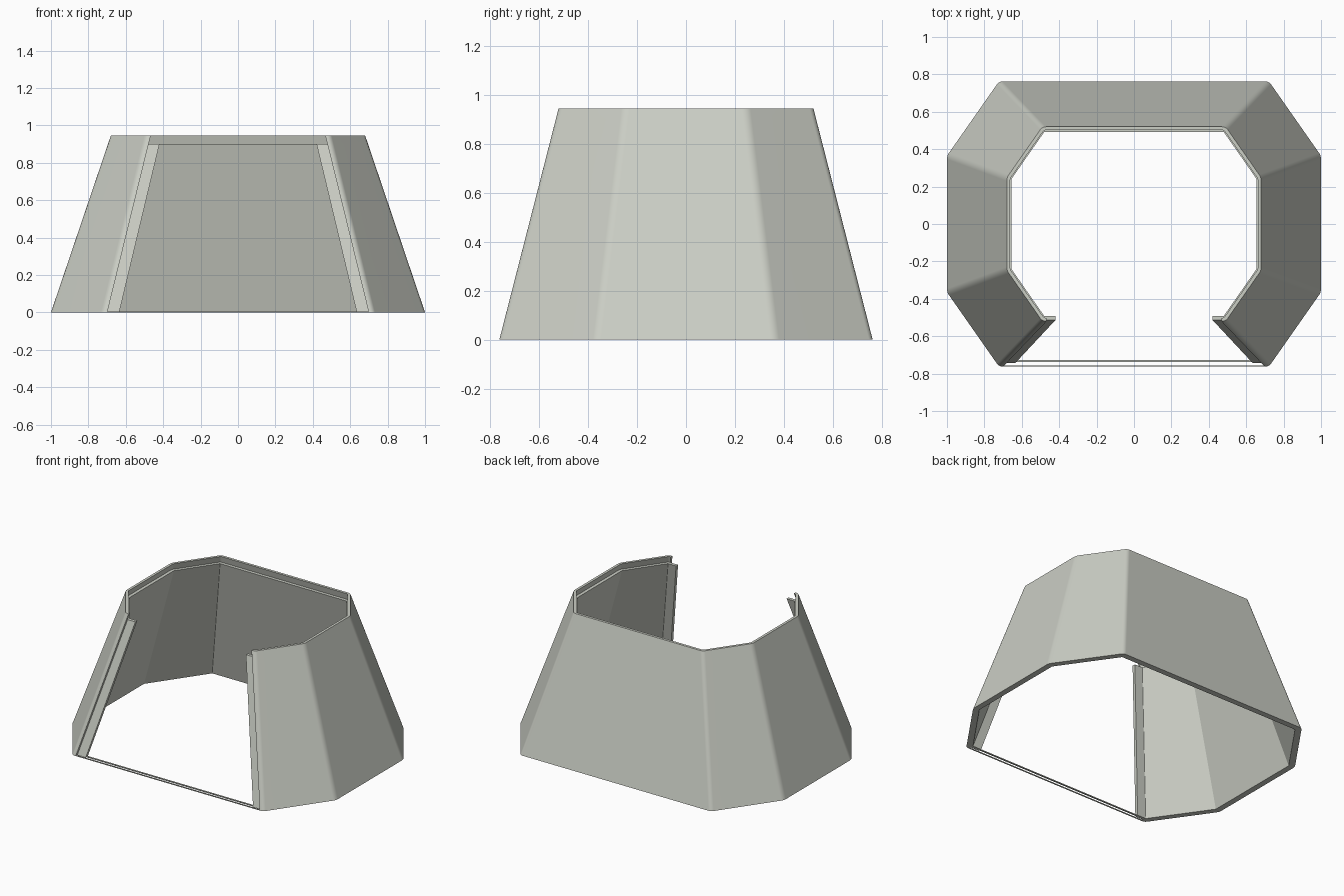
import bpy, bmesh
from mathutils import Vector

if "Cube" in bpy.data.objects:
    bpy.data.objects.remove(bpy.data.objects["Cube"])

H, LEDGE = 0.945, 0.90          # rim height, height of the inner ledge
MID, INNER = 0.018, 0.040       # wall depth at the rebate and at the inside face

mat = bpy.data.materials.new("warm grey")
mat.diffuse_color = (0.60, 0.62, 0.56, 1)
mat.use_nodes = True
mat.node_tree.nodes["Principled BSDF"].inputs["Base Color"].default_value = mat.diffuse_color


def lerp(a, b, z):
    return a + (b - a) * z / H


def outline(z, depth):
    """Open octagonal path from right front jamb round the back to the left one."""
    half = [Vector((lerp(0.722, 0.49, z), -lerp(0.762, 0.52, z))),
            Vector((lerp(1.0, 0.68, z), -lerp(0.365, 0.248, z)))]
    corners = half + [Vector((p.x, -p.y)) for p in reversed(half)]
    corners += [Vector((-p.x, -p.y)) for p in corners]
    n = len(corners)
    # move each corner inwards so every wall keeps its thickness
    moved = []
    for i, p in enumerate(corners):
        d0 = (p - corners[i - 1]).normalized()
        d1 = (corners[(i + 1) % n] - p).normalized()
        n0, n1 = Vector((-d0.y, d0.x)), Vector((-d1.y, d1.x))
        moved.append(p + (n0 + n1) * depth / (1 + n0.dot(n1)))
    # small rounded corners
    path = []
    for i, p in enumerate(moved):
        r = max(0.019 - depth * 0.52, 0.001)
        a = p + (moved[i - 1] - p).normalized() * r
        b = p + (moved[(i + 1) % n] - p).normalized() * r
        for k in range(5):
            t = k / 4
            path.append(a * (1 - t) ** 2 + p * 2 * t * (1 - t) + b * t * t)
    # jamb ends: flange tip, then end of the outer wall
    y = moved[0].y
    tip, end = lerp(0.635, 0.409, z), lerp(0.699, 0.467, z)
    path = [Vector((tip, y)), Vector((end, y))] + path
    return path + [Vector((-end, y)), Vector((-tip, y))]


def finish(name, bm):
    bmesh.ops.recalc_face_normals(bm, faces=bm.faces)
    me = bpy.data.meshes.new(name)
    bm.to_mesh(me)
    bm.free()
    me.materials.append(mat)
    ob = bpy.data.objects.new(name, me)
    bpy.context.collection.objects.link(ob)
    return ob


# Tapered shell with a rebated rim and rebated front jambs
bm = bmesh.new()


def ring(z, depth):
    return [bm.verts.new((p.x, p.y, z)) for p in outline(z, depth)]


def bridge(a, b, skip=0):
    for i in range(skip, len(a) - 1 - skip):
        bm.faces.new((a[i], a[i + 1], b[i + 1], b[i]))


out0, out1, out2 = ring(0, 0), ring(LEDGE, 0), ring(H, 0)
mid0, mid1, mid2 = ring(0, MID), ring(LEDGE, MID), ring(H, MID)
in0, in1 = ring(0, INNER), ring(LEDGE, INNER)
bridge(out0, out1, 1)           # outside wall
bridge(out1, out2, 1)
bridge(out2, mid2, 1)           # rim
bridge(mid2, mid1, 1)           # rebate below the rim
bridge(mid1, in1)               # ledge
bridge(in1, in0)                # inside wall
bridge(in0, mid0)               # underside
bridge(mid0, out0, 1)
for e, s in ((0, 1), (-1, -2)):  # jamb ends and flange faces
    bm.faces.new((out0[s], out1[s], mid1[s], mid0[s]))
    bm.faces.new((out1[s], out2[s], mid2[s], mid1[s]))
    bm.faces.new((mid0[s], mid1[s], mid1[e], mid0[e]))
    bm.faces.new((mid0[e], mid1[e], in1[e], in0[e]))
bmesh.ops.delete(bm, geom=[v for v in bm.verts if not v.link_faces], context='VERTS')
shell = finish("shell", bm)
bpy.context.view_layer.objects.active = shell
shell.select_set(True)
bpy.ops.object.shade_smooth_by_angle(angle=0.5)
wn = shell.modifiers.new("flat walls", 'WEIGHTED_NORMAL')
wn.keep_sharp = True


# Thin sill strips across the front opening
def sill(name, half, y0, y1, h):
    b = bmesh.new()
    bmesh.ops.create_cube(b, size=1)
    for v in b.verts:
        v.co = (v.co.x * 2 * half, y0 if v.co.y < 0 else y1, 0 if v.co.z < 0 else h)
    finish(name, b)


sill("outer_sill", 0.70, -0.762, -0.756, 0.006)
sill("inner_sill", 0.637, -0.738, -0.728, 0.006)
